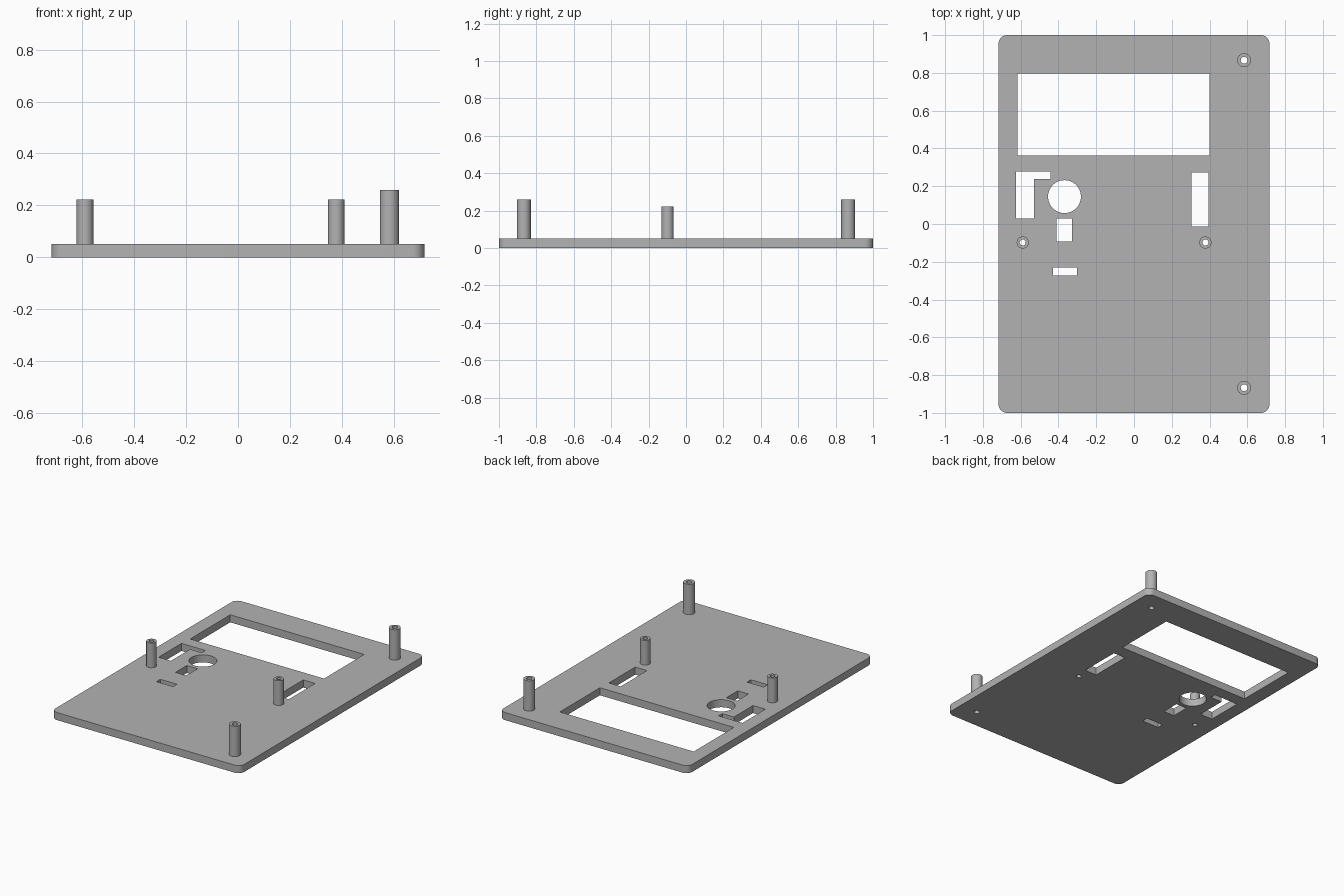
import bpy, bmesh
from math import pi, cos, sin

cube = bpy.data.objects.get("Cube")
if cube:
    bpy.data.objects.remove(cube, do_unlink=True)

THICK = 0.052

grey = bpy.data.materials.new("plain grey")
grey.use_nodes = True
colour = (0.45, 0.45, 0.45, 1)
grey.diffuse_color = colour
grey.node_tree.nodes["Principled BSDF"].inputs["Base Color"].default_value = colour


def arc(x, y, r, start=0, sweep=2 * pi, n=32, closed=True):
    steps = n if closed else n + 1
    return [(x + r * cos(start + sweep * i / n), y + r * sin(start + sweep * i / n))
            for i in range(steps)]


def rect(x0, x1, y0, y1):
    return [(x0, y0), (x1, y0), (x1, y1), (x0, y1)]


def rounded_rect(hx, hy, r):
    points = []
    for i, (sx, sy) in enumerate([(1, 1), (-1, 1), (-1, -1), (1, -1)]):
        points += arc(sx * (hx - r), sy * (hy - r), r, i * pi / 2, pi / 2, 8, False)
    return points


def extrude_outlines(name, outlines, z0, z1):
    """Fill the first outline, leave the others as holes, and extrude."""
    curve = bpy.data.curves.new(name, "CURVE")
    curve.dimensions = "2D"
    curve.fill_mode = "BOTH"
    curve.extrude = (z1 - z0) / 2
    for outline in outlines:
        spline = curve.splines.new("POLY")
        spline.points.add(len(outline) - 1)
        for point, (x, y) in zip(spline.points, outline):
            point.co = (x, y, 0, 1)
        spline.use_cyclic_u = True
    temp = bpy.data.objects.new(name + "_outline", curve)
    bpy.context.collection.objects.link(temp)
    mesh = bpy.data.meshes.new_from_object(
        temp.evaluated_get(bpy.context.evaluated_depsgraph_get()))
    bpy.data.objects.remove(temp, do_unlink=True)

    # Weld the caps to the walls
    bm = bmesh.new()
    bm.from_mesh(mesh)
    bmesh.ops.remove_doubles(bm, verts=bm.verts, dist=1e-5)
    bmesh.ops.translate(bm, verts=bm.verts, vec=(0, 0, (z0 + z1) / 2))
    bmesh.ops.recalc_face_normals(bm, faces=bm.faces)
    bm.to_mesh(mesh)
    bm.free()

    mesh.name = name
    mesh.materials.clear()
    mesh.materials.append(grey)
    obj = bpy.data.objects.new(name, mesh)
    bpy.context.collection.objects.link(obj)
    bpy.ops.object.select_all(action="DESELECT")
    obj.select_set(True)
    bpy.context.view_layer.objects.active = obj
    bpy.ops.object.shade_smooth_by_angle(angle=pi / 6)
    return obj


# Standoffs: name, x, y, outer radius, bore radius, top height
standoffs = [
    ("tall_standoff_back", 0.583, 0.867, 0.037, 0.018, 0.26),
    ("tall_standoff_front", 0.583, -0.867, 0.037, 0.018, 0.26),
    ("short_standoff_left", 0.378, -0.098, 0.032, 0.016, 0.222),
    ("short_standoff_right", -0.589, -0.098, 0.032, 0.016, 0.222),
]

# Openings through the panel
openings = [
    rect(-0.617, 0.4, 0.362, 0.797),     # display window
    rect(0.305, 0.395, -0.013, 0.272),   # long slot
    rect(-0.41, -0.328, -0.093, 0.03),   # small square opening
    rect(-0.429, -0.302, -0.273, -0.23),  # narrow slot
    [(-0.624, 0.03), (-0.53, 0.03), (-0.53, 0.238),
     (-0.442, 0.238), (-0.442, 0.278), (-0.624, 0.278)],  # L-shaped slot
    arc(-0.368, 0.145, 0.087, n=48),     # round opening
]
bores = [arc(x, y, bore) for _, x, y, _, bore, _ in standoffs]

extrude_outlines("panel", [rounded_rect(0.717, 1, 0.045)] + openings + bores, 0, THICK)

for name, x, y, radius, bore, top in standoffs:
    extrude_outlines(name, [arc(x, y, radius), arc(x, y, bore)], THICK, top)
